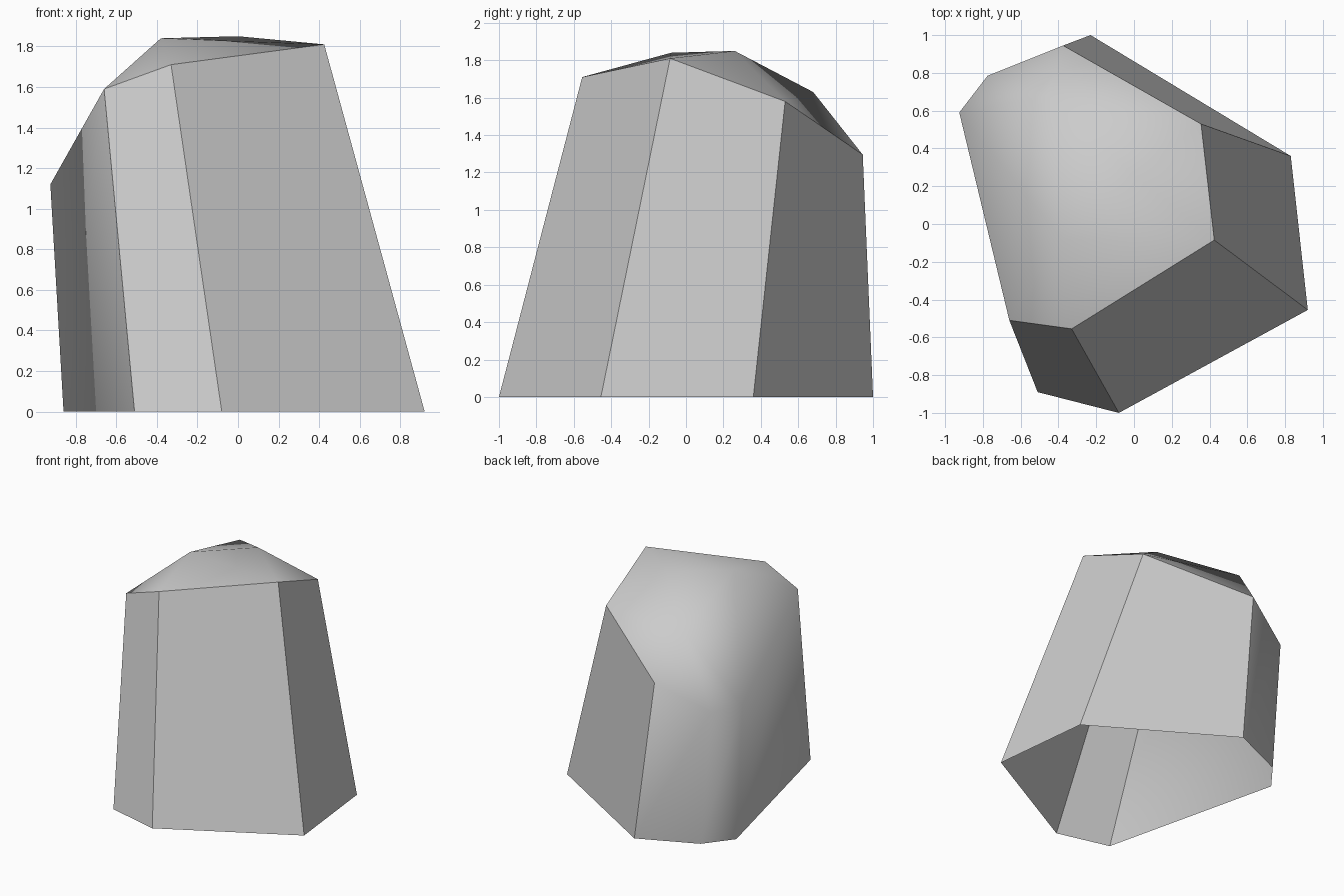
import bpy
import bmesh

cube = bpy.data.objects.get("Cube")
if cube:
    bpy.data.objects.remove(cube, do_unlink=True)

# One plain stone colour
stone = bpy.data.materials.new("stone_grey")
stone.use_nodes = True
stone.diffuse_color = (0.6, 0.6, 0.6, 1)
stone.node_tree.nodes["Principled BSDF"].inputs["Base Color"].default_value = (0.6, 0.6, 0.6, 1)

# Each corner of the rock: ground point (x, y), then rim point (x, y, z), counter-clockwise
corners = {
    "front_right": ((-0.51, -0.89), (-0.66, -0.51, 1.59)),
    "front": ((-0.08, -1.0), (-0.33, -0.555, 1.71)),
    "left_front": ((0.92, -0.455), (0.425, -0.085, 1.81)),
    "left_back": ((0.83, 0.36), (0.355, 0.53, 1.58)),
    "back": ((-0.23, 1.0), (-0.375, 0.945, 1.295)),
    "back_right": ((-0.69, 0.795), (-0.775, 0.785, 1.1)),
    "right": ((-0.86, 0.575), (-0.925, 0.59, 1.12)),
}
# Rounded crown above the rim
crown = {
    "peak_front": (-0.38, -0.08, 1.84),
    "peak": (0.0, 0.26, 1.85),
    "peak_back": (-0.46, 0.68, 1.63),
}
crown_faces = [
    "front_right front peak_front",
    "front left_front peak_front",
    "left_front peak peak_front",
    "left_front left_back peak",
    "left_back peak_back peak",
    "left_back back peak_back",
    "back back_right peak_back",
    "back_right right peak_back",
    "right front_right peak_front",
    "right peak_front peak_back",
    "peak_front peak peak_back",
]
# Walls that start at these corners are flat, split facets
flat_walls = {"front_right", "front", "left_front", "left_back"}

bm = bmesh.new()
ground = {n: bm.verts.new((*g, 0)) for n, (g, _) in corners.items()}
top = {n: bm.verts.new(t) for n, (_, t) in corners.items()}
top.update({n: bm.verts.new(p) for n, p in crown.items()})

# Walls around the rock, open underneath
names = list(corners)
for a, b in zip(names, names[1:] + names[:1]):
    wall = bm.faces.new((ground[a], ground[b], top[b], top[a]))
    wall.smooth = a not in flat_walls

# Smooth crown, running on into the smooth walls
for face in crown_faces:
    bm.faces.new([top[n] for n in face.split()]).smooth = True

# Hard edges wherever a flat facet meets its neighbours
for edge in bm.edges:
    edge.smooth = all(f.smooth for f in edge.link_faces)

mesh = bpy.data.meshes.new("rock")
bm.to_mesh(mesh)
bm.free()
mesh.materials.append(stone)
rock = bpy.data.objects.new("rock", mesh)
bpy.context.collection.objects.link(rock)
